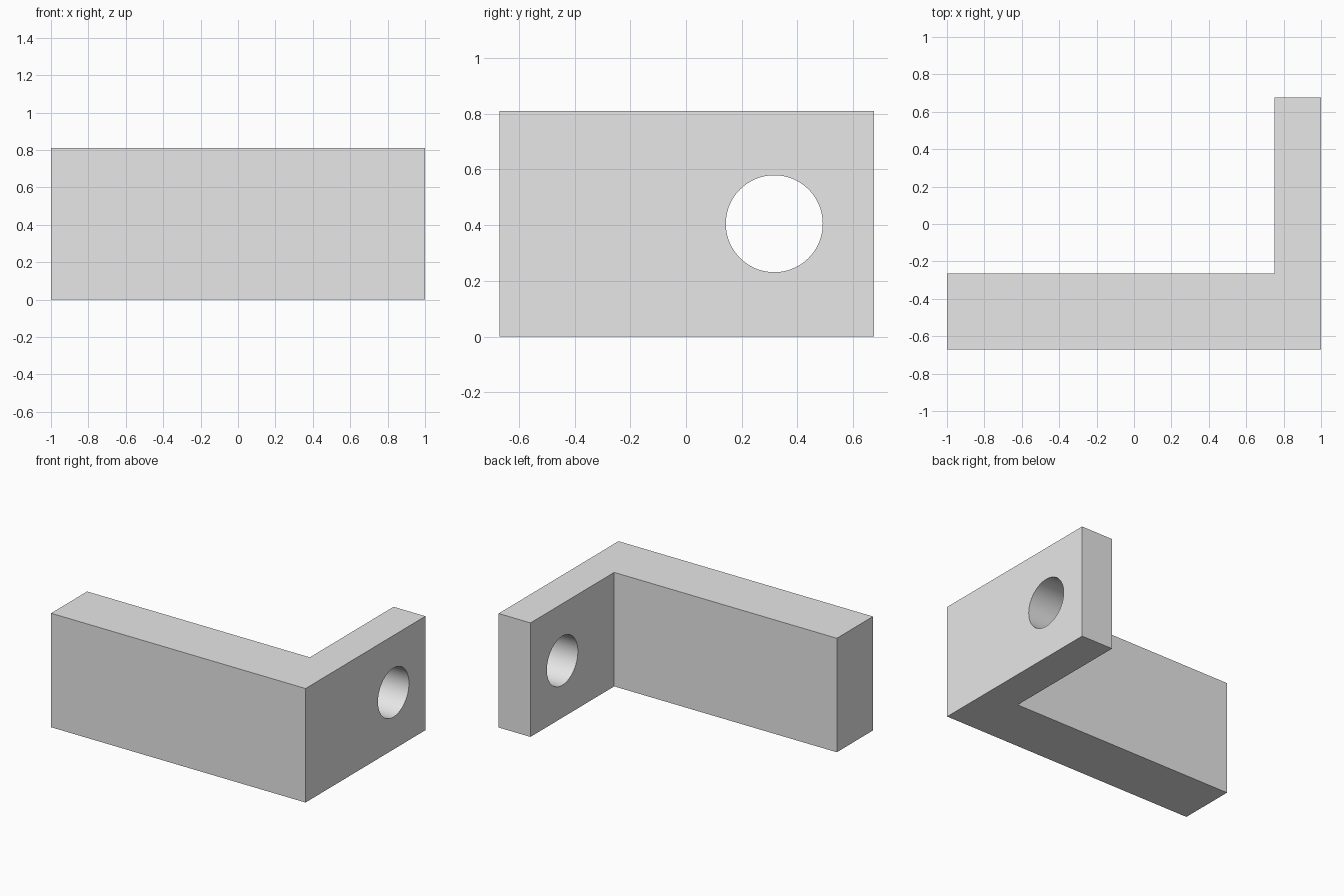
import bpy
import bmesh
import math

cube = bpy.data.objects.get("Cube")
if cube:
    bpy.data.objects.remove(cube, do_unlink=True)

HEIGHT = 0.81

# Plain grey finish
grey = bpy.data.materials.new("plain_grey")
grey.use_nodes = True
colour = (0.8, 0.8, 0.8, 1)
grey.diffuse_color = colour
grey.node_tree.nodes["Principled BSDF"].inputs["Base Color"].default_value = colour

# L-shaped bracket: thick front arm and thinner arm running back
outline = [(-1, -0.67), (1, -0.67), (1, 0.675), (0.75, 0.675),
           (0.75, -0.265), (-1, -0.265)]
mesh = bpy.data.meshes.new("angle_bracket")
bm = bmesh.new()
base = bm.faces.new([bm.verts.new((x, y, 0)) for x, y in outline])
top = bmesh.ops.extrude_face_region(bm, geom=[base])["geom"]
bmesh.ops.translate(bm, vec=(0, 0, HEIGHT),
                    verts=[v for v in top if isinstance(v, bmesh.types.BMVert)])
bmesh.ops.recalc_face_normals(bm, faces=bm.faces)
bm.to_mesh(mesh)
bm.free()
mesh.materials.append(grey)
bracket = bpy.data.objects.new("angle_bracket", mesh)
bpy.context.collection.objects.link(bracket)

# Round hole through the back arm
bpy.ops.mesh.primitive_cylinder_add(vertices=96, radius=0.174, depth=0.6,
                                    location=(0.875, 0.317, HEIGHT / 2),
                                    rotation=(0, math.pi / 2, 0))
cutter = bpy.context.object
cutter.name = "hole_cutter"
cutter.data.materials.append(grey)
cutter.hide_render = True

bpy.ops.object.select_all(action="DESELECT")
bracket.select_set(True)
bpy.context.view_layer.objects.active = bracket
hole = bracket.modifiers.new("hole", "BOOLEAN")
hole.operation = "DIFFERENCE"
hole.solver = "EXACT"
hole.object = cutter
bpy.ops.object.modifier_apply(modifier=hole.name)
bpy.data.objects.remove(cutter, do_unlink=True)

# Smooth hole wall, crisp edges
bpy.ops.object.shade_smooth_by_angle(angle=math.radians(30))
